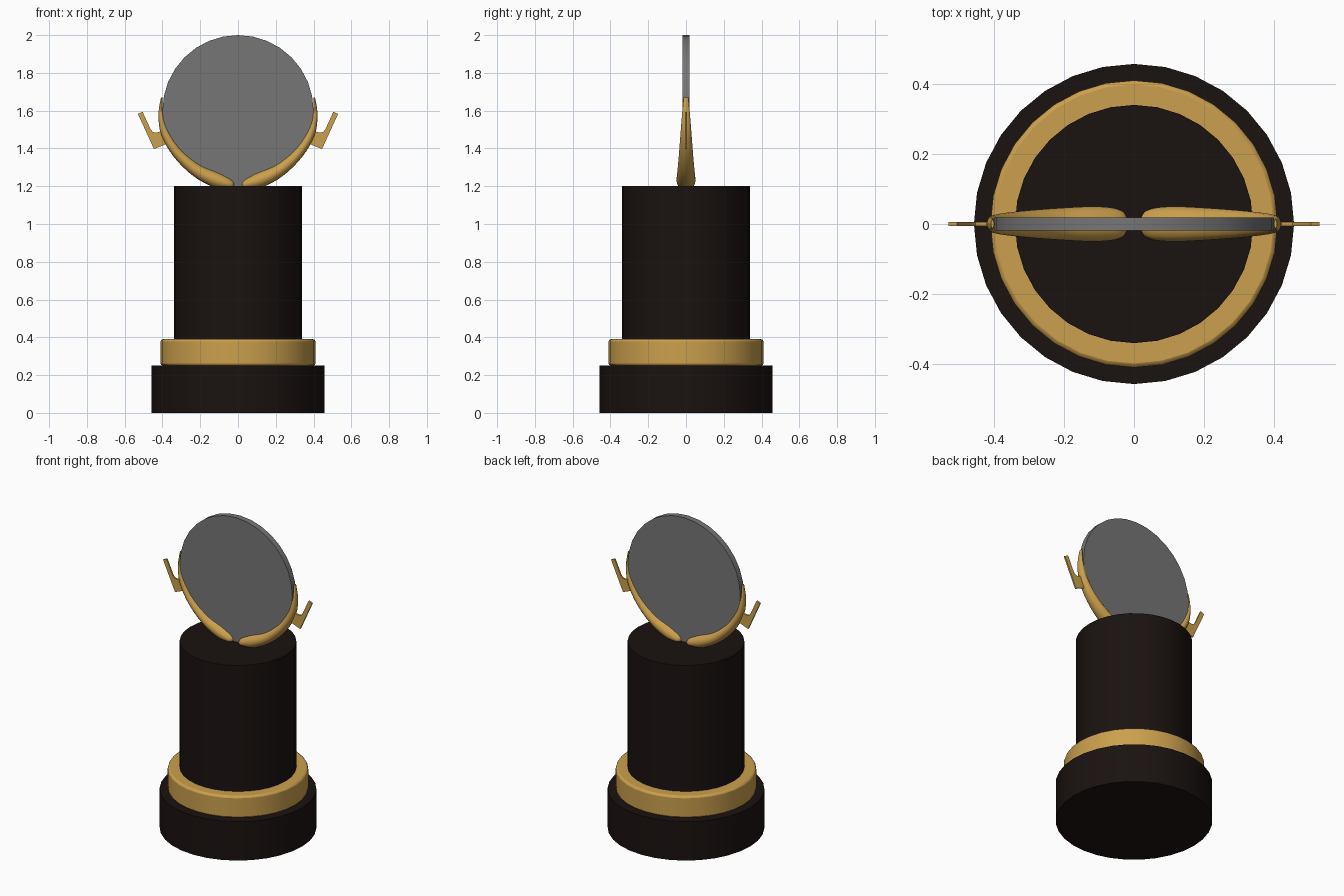
import bpy, bmesh, math
from mathutils import Vector

if "Cube" in bpy.data.objects:
    bpy.data.objects.remove(bpy.data.objects["Cube"])


def material(name, rgb):
    m = bpy.data.materials.new(name)
    m.diffuse_color = (*rgb, 1)
    m.use_nodes = True
    m.node_tree.nodes["Principled BSDF"].inputs["Base Color"].default_value = m.diffuse_color
    return m


BLACK = material("black", (0.010, 0.006, 0.005))
GOLD = material("gold", (0.60, 0.35, 0.075))
GREY = material("grey", (0.18, 0.18, 0.18))


def smooth(ob, angle=35):
    bpy.ops.object.select_all(action='DESELECT')
    ob.select_set(True)
    bpy.context.view_layer.objects.active = ob
    bpy.ops.object.shade_smooth_by_angle(angle=math.radians(angle))


def drum(name, r, z0, z1, mat, bevel=0):
    bpy.ops.mesh.primitive_cylinder_add(vertices=32, radius=r, depth=z1 - z0,
                                        location=(0, 0, (z0 + z1) / 2))
    ob = bpy.context.object
    ob.name = name
    ob.data.materials.append(mat)
    if bevel:
        b = ob.modifiers.new("soft_rim", 'BEVEL')
        b.width, b.segments = bevel, 2
    smooth(ob)
    return ob


def mirrored(name, bm, mat):
    bmesh.ops.recalc_face_normals(bm, faces=bm.faces)
    me = bpy.data.meshes.new(name)
    bm.to_mesh(me)
    bm.free()
    ob = bpy.data.objects.new(name, me)
    bpy.context.collection.objects.link(ob)
    me.materials.append(mat)
    m = ob.modifiers.new("mirror", 'MIRROR')
    m.use_mirror_merge = False
    smooth(ob)
    return ob


def spline(pts, steps):
    # Catmull-Rom through the given points
    p = [pts[0]] + pts + [pts[-1]]
    out = []
    for i in range(1, len(p) - 2):
        a, b, c, d = p[i - 1:i + 3]
        for s in range(steps):
            t = s / steps
            out.append(0.5 * (2 * b + (c - a) * t + (2 * a - 5 * b + 4 * c - d) * t * t
                              + (3 * b - a - 3 * c + d) * t ** 3))
    return out + [pts[-1]]


# plinth: base, gold collar, column
drum("base", 0.457, 0, 0.25, BLACK)
drum("collar", 0.41, 0.25, 0.39, GOLD, 0.012)
drum("column", 0.34, 0.39, 1.2, BLACK)

# upright disc
disc = drum("disc", 0.4, -0.019, 0.019, GREY)
disc.rotation_euler.x = math.pi / 2
disc.location = (0, 0, 1.6)

# curved arms hugging the disc: x, z, in-plane radius, depth radius
path = [Vector(v) for v in [
    (0.022, 1.200, 0.008, 0.018), (0.032, 1.205, 0.022, 0.036), (0.06, 1.215, 0.032, 0.046),
    (0.12, 1.235, 0.041, 0.050), (0.22, 1.285, 0.035, 0.045), (0.32, 1.375, 0.028, 0.037),
    (0.385, 1.48, 0.023, 0.029), (0.408, 1.58, 0.013, 0.021), (0.404, 1.67, 0.004, 0.012)]]
rows = spline(path, 4)
bm = bmesh.new()
rings = []
N = 16
for i, p in enumerate(rows):
    d = rows[min(i + 1, len(rows) - 1)] - rows[max(i - 1, 0)]
    n = Vector((-d[1], d[0])).normalized()
    ring = []
    for k in range(N):
        a = 2 * math.pi * k / N
        u = p[2] * math.cos(a)
        ring.append(bm.verts.new((p[0] + n.x * u, p[3] * math.sin(a), p[1] + n.y * u)))
    rings.append(ring)
for r, s in zip(rings, rings[1:]):
    for k in range(N):
        bm.faces.new((r[k], r[(k + 1) % N], s[(k + 1) % N], s[k]))
bm.faces.new(rings[0])
bm.faces.new(rings[-1])
mirrored("arms", bm, GOLD)

# thin side handles
outline = [(0.36, 1.43), (0.385, 1.421), (0.445, 1.397), (0.53, 1.583), (0.505, 1.594),
           (0.463, 1.502), (0.452, 1.488), (0.435, 1.483), (0.39, 1.495)]
bm = bmesh.new()
face = bm.faces.new([bm.verts.new((x, -0.005, z)) for x, z in outline])
ext = bmesh.ops.extrude_face_region(bm, geom=[face])
bmesh.ops.translate(bm, vec=(0, 0.01, 0),
                    verts=[v for v in ext["geom"] if isinstance(v, bmesh.types.BMVert)])
mirrored("handles", bm, GOLD)
